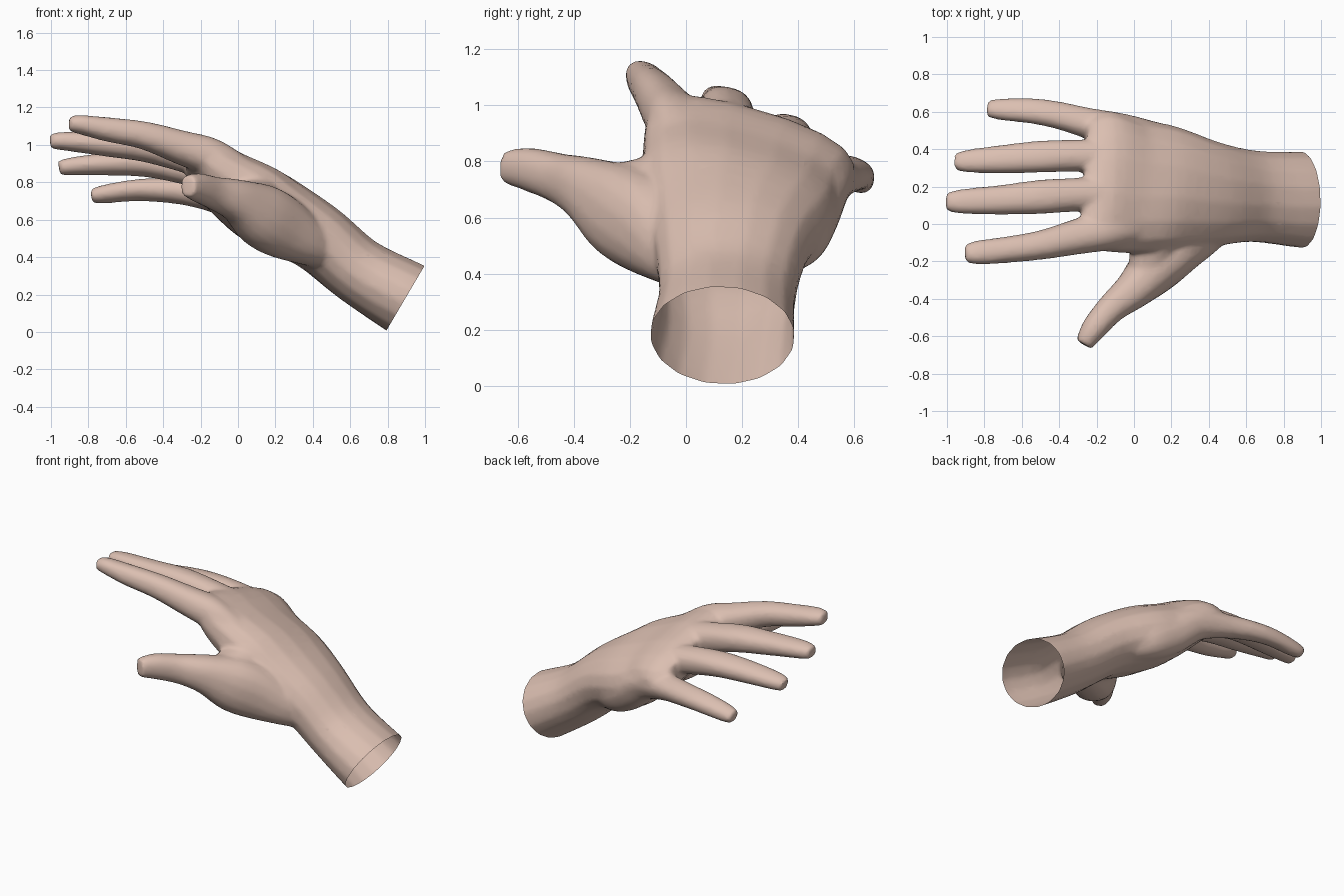
import bpy, bmesh, math
from mathutils import Vector

SIDES = 16
STEPS = 4

skin = bpy.data.materials.new("skin")
skin.diffuse_color = (0.71, 0.52, 0.44, 1)


def spline(rows):
    """Catmull-Rom rows of numbers, so the tubes swell and bend smoothly."""
    out = []
    for i in range(len(rows) - 1):
        a, b, c, d = (rows[max(i - 1, 0)], rows[i], rows[i + 1],
                      rows[min(i + 2, len(rows) - 1)])
        for s in range(STEPS):
            t = s / STEPS
            out.append([0.5 * (2 * q + (r - p) * t + (2 * p - 5 * q + 4 * r - w) * t * t
                               + (3 * q - p - 3 * r + w) * t ** 3)
                        for p, q, r, w in zip(a, b, c, d)])
    return out + [list(rows[-1])]


def loft(bm, sections, roll=0.0, power=2.3):
    """Closed tube through (x, y, z, half width, half thickness[, roll, power])."""
    sections = spline([s if len(s) == 7 else s + (roll, power) for s in sections])
    pts = [Vector(s[:3]) for s in sections]
    rings = []
    for i, (x, y, z, w, h, r, p) in enumerate(sections):
        t = (pts[min(i + 1, len(pts) - 1)] - pts[max(i - 1, 0)]).normalized()
        side = t.cross(Vector((0, 0, 1))).normalized()
        up = side.cross(t)
        r = math.radians(r)
        u = side * math.cos(r) + up * math.sin(r)
        v = up * math.cos(r) - side * math.sin(r)
        ring = []
        for k in range(SIDES):
            a = 2 * math.pi * (k + 0.5) / SIDES
            c, d = math.cos(a), math.sin(a)
            px = math.copysign(abs(c) ** (2 / p), c) * w
            py = math.copysign(abs(d) ** (2 / p), d) * h
            ring.append(bm.verts.new(pts[i] + u * px + v * py))
        rings.append(ring)
    faces = [bm.faces.new(rings[0]), bm.faces.new(rings[-1][::-1])]
    for r0, r1 in zip(rings, rings[1:]):
        for k in range(SIDES):
            j = (k + 1) % SIDES
            faces.append(bm.faces.new((r0[j], r0[k], r1[k], r1[j])))
    bmesh.ops.recalc_face_normals(bm, faces=faces)


bm = bmesh.new()

# forearm and palm, rolled so the little finger side sits lower
loft(bm, [
    (0.98, 0.13, 0.13, 0.26, 0.203, -5, 2.0),
    (0.895, 0.13, 0.18, 0.26, 0.203, -5, 2.0),
    (0.64, 0.148, 0.33, 0.247, 0.182, -3, 2.1),
    (0.42, 0.16, 0.51, 0.285, 0.185, -7, 2.2),
    (0.18, 0.185, 0.645, 0.35, 0.2, -13, 2.3),
    (0.0, 0.20, 0.755, 0.365, 0.172, -16, 2.4),
    (-0.16, 0.23, 0.86, 0.385, 0.135, -17, 2.4),
    (-0.265, 0.24, 0.875, 0.34, 0.085, -17, 2.4),
], power=2.4)

# index finger
loft(bm, [
    (0.10, 0.02, 0.79, 0.09, 0.08),
    (-0.04, -0.01, 0.88, 0.105, 0.09),
    (-0.16, -0.035, 0.94, 0.108, 0.1),
    (-0.30, -0.067, 0.985, 0.095, 0.09),
    (-0.50, -0.113, 1.05, 0.078, 0.074),
    (-0.70, -0.14, 1.083, 0.07, 0.064),
    (-0.84, -0.153, 1.108, 0.065, 0.05),
    (-0.905, -0.157, 1.113, 0.046, 0.04),
], roll=-15)

# middle finger
loft(bm, [
    (-0.10, 0.16, 0.895, 0.10, 0.10),
    (-0.30, 0.157, 0.945, 0.09, 0.088),
    (-0.50, 0.145, 0.987, 0.092, 0.077),
    (-0.70, 0.13, 1.003, 0.08, 0.065),
    (-0.93, 0.12, 1.02, 0.066, 0.049),
    (-1.005, 0.12, 1.017, 0.045, 0.04),
], roll=-10)

# ring finger
loft(bm, [
    (-0.10, 0.36, 0.835, 0.09, 0.095),
    (-0.30, 0.365, 0.875, 0.086, 0.082),
    (-0.50, 0.36, 0.90, 0.086, 0.069),
    (-0.70, 0.347, 0.897, 0.077, 0.059),
    (-0.89, 0.336, 0.885, 0.062, 0.047),
    (-0.957, 0.333, 0.875, 0.045, 0.038),
], roll=-15)

# little finger with the heel of the palm
loft(bm, [
    (0.38, 0.31, 0.46, 0.08, 0.08),
    (0.22, 0.38, 0.54, 0.125, 0.12),
    (0.08, 0.435, 0.615, 0.115, 0.12),
    (-0.07, 0.495, 0.715, 0.095, 0.1),
    (-0.25, 0.54, 0.747, 0.082, 0.074),
    (-0.40, 0.58, 0.757, 0.075, 0.062),
    (-0.55, 0.605, 0.757, 0.07, 0.054),
    (-0.71, 0.613, 0.737, 0.06, 0.047),
    (-0.785, 0.617, 0.725, 0.045, 0.036),
], roll=-25)

# thumb with its fleshy base
loft(bm, [
    (0.52, 0.06, 0.38, 0.06, 0.06),
    (0.40, -0.02, 0.455, 0.12, 0.11),
    (0.25, -0.12, 0.55, 0.14, 0.165),
    (0.12, -0.23, 0.625, 0.14, 0.17),
    (0.0, -0.35, 0.70, 0.105, 0.118),
    (-0.12, -0.45, 0.74, 0.08, 0.09),
    (-0.215, -0.56, 0.772, 0.068, 0.078),
    (-0.268, -0.645, 0.78, 0.048, 0.06),
])

# web between thumb and index finger
loft(bm, [
    (0.16, -0.03, 0.73, 0.10, 0.09),
    (0.09, -0.14, 0.73, 0.11, 0.085),
    (0.06, -0.25, 0.71, 0.09, 0.08),
])

# fuse the parts into one skin, soften the joins, thin the mesh
mesh = bpy.data.meshes.new("hand")
bm.to_mesh(mesh)
bm.free()
hand = bpy.data.objects.new("hand", mesh)
bpy.context.collection.objects.link(hand)
fuse = hand.modifiers.new("fuse", 'REMESH')
fuse.mode = 'VOXEL'
fuse.voxel_size = 0.013
soften = hand.modifiers.new("soften", 'SMOOTH')
soften.factor = 0.5
soften.iterations = 12
thin = hand.modifiers.new("thin", 'DECIMATE')
thin.ratio = 0.2
depsgraph = bpy.context.evaluated_depsgraph_get()
fused = bpy.data.meshes.new_from_object(hand.evaluated_get(depsgraph))
hand.modifiers.clear()

# cut the wrist open
bm = bmesh.new()
bm.from_mesh(fused)
bmesh.ops.bisect_plane(bm, geom=bm.verts[:] + bm.edges[:] + bm.faces[:],
                       plane_co=(0.895, 0.13, 0.18), plane_no=(0.862, 0, -0.507),
                       clear_outer=True)
for f in bm.faces:
    f.smooth = True
    f.material_index = 0
bm.to_mesh(fused)
bm.free()
hand.data = fused
fused.materials.clear()
fused.materials.append(skin)
